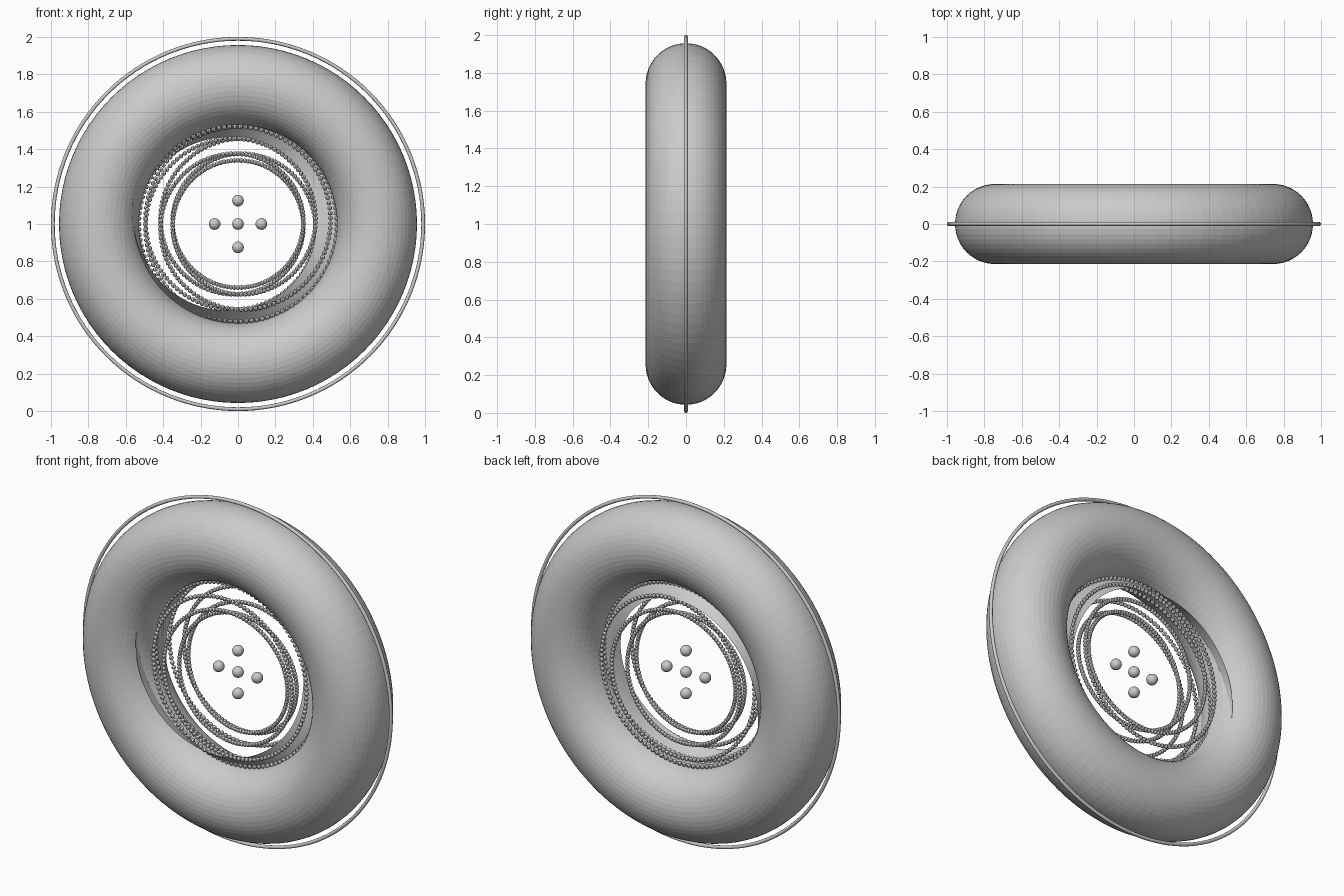
import bpy, math

if "Cube" in bpy.data.objects:
    bpy.data.objects.remove(bpy.data.objects["Cube"])

CZ = 1.0  # height of the wheel axis
TAU = 2 * math.pi


def make(name, verts, faces, smooth=False):
    me = bpy.data.meshes.new(name)
    me.from_pydata(verts, [], faces)
    me.polygons.foreach_set("use_smooth", [smooth] * len(faces))
    me.update()
    ob = bpy.data.objects.new(name, me)
    bpy.context.collection.objects.link(ob)
    return ob


def polar(r, a, y):
    return (r * math.cos(a), y, CZ + r * math.sin(a))


def ring(name, major, minor, n, m, smooth=False):
    verts = [polar(major + minor * math.cos(TAU * j / m), TAU * i / n,
                   minor * math.sin(TAU * j / m)) for i in range(n) for j in range(m)]
    faces = []
    for i in range(n):
        p, q = i * m, (i + 1) % n * m
        for j in range(m):
            k = (j + 1) % m
            faces.append((p + j, q + j, q + k, p + k))
    # wind the faces outwards
    return make(name, verts, [f[::-1] for f in faces], smooth)


def balls(name, centres, radius, seg, rows, smooth=False):
    # One unit ball, copied to every centre
    unit = [(0, 0, 1)]
    for i in range(1, rows):
        b = math.pi * i / rows
        unit += [(math.sin(b) * math.cos(TAU * j / seg), math.sin(b) * math.sin(TAU * j / seg),
                  math.cos(b)) for j in range(seg)]
    unit.append((0, 0, -1))
    last = len(unit) - 1
    quads = []
    for j in range(seg):
        k = (j + 1) % seg
        quads.append((0, 1 + j, 1 + k))
        for i in range(rows - 2):
            a = 1 + i * seg
            quads.append((a + j, a + seg + j, a + seg + k, a + k))
        a = last - seg
        quads.append((a + j, last, a + k))
    verts, faces = [], []
    for cx, cy, cz in centres:
        o = len(verts)
        verts += [(cx + radius * x, cy + radius * y, cz + radius * z) for x, y, z in unit]
        faces += [tuple(o + v for v in f) for f in quads]
    return make(name, verts, faces, smooth)


# Thick main ring and the thin hoop around it
ring("main_ring", 0.743, 0.214, 96, 48)
ring("outer_hoop", 0.99, 0.01, 128, 10, True)

# Half-twisted band lining the hole
N, M, R, W = 120, 8, 0.56, 0.14
verts, faces = [], []
for i in range(N + 1):
    a = TAU * i / N
    for j in range(M + 1):
        v = W * (2 * j / M - 1)
        verts.append(polar(R + v * math.cos(a / 2), a, -v * math.sin(a / 2)))
for i in range(N):
    p, q = i * (M + 1), (i + 1) * (M + 1)
    for j in range(M):
        faces.append((p + j, p + j + 1, q + j + 1, q + j))
make("twisted_band", verts, faces, True)

# Beaded strand: seven turns round the axis, two round the tube
BEADS, KR, KA = 800, 0.435, 0.095
strand = []
for i in range(BEADS):
    t = TAU * i / BEADS
    strand.append(polar(KR + KA * math.cos(2 * t), -7 * t, -KA * math.sin(2 * t)))
balls("beaded_strand", strand, 0.0125, 8, 6)

# Five balls in a cross at the centre
for name, x, z in (("centre_ball", 0, 0), ("right_ball", 0.125, 0), ("left_ball", -0.125, 0),
                   ("top_ball", 0, 0.125), ("bottom_ball", 0, -0.125)):
    balls(name, [(x, 0, CZ + z)], 0.031, 24, 16, True)
